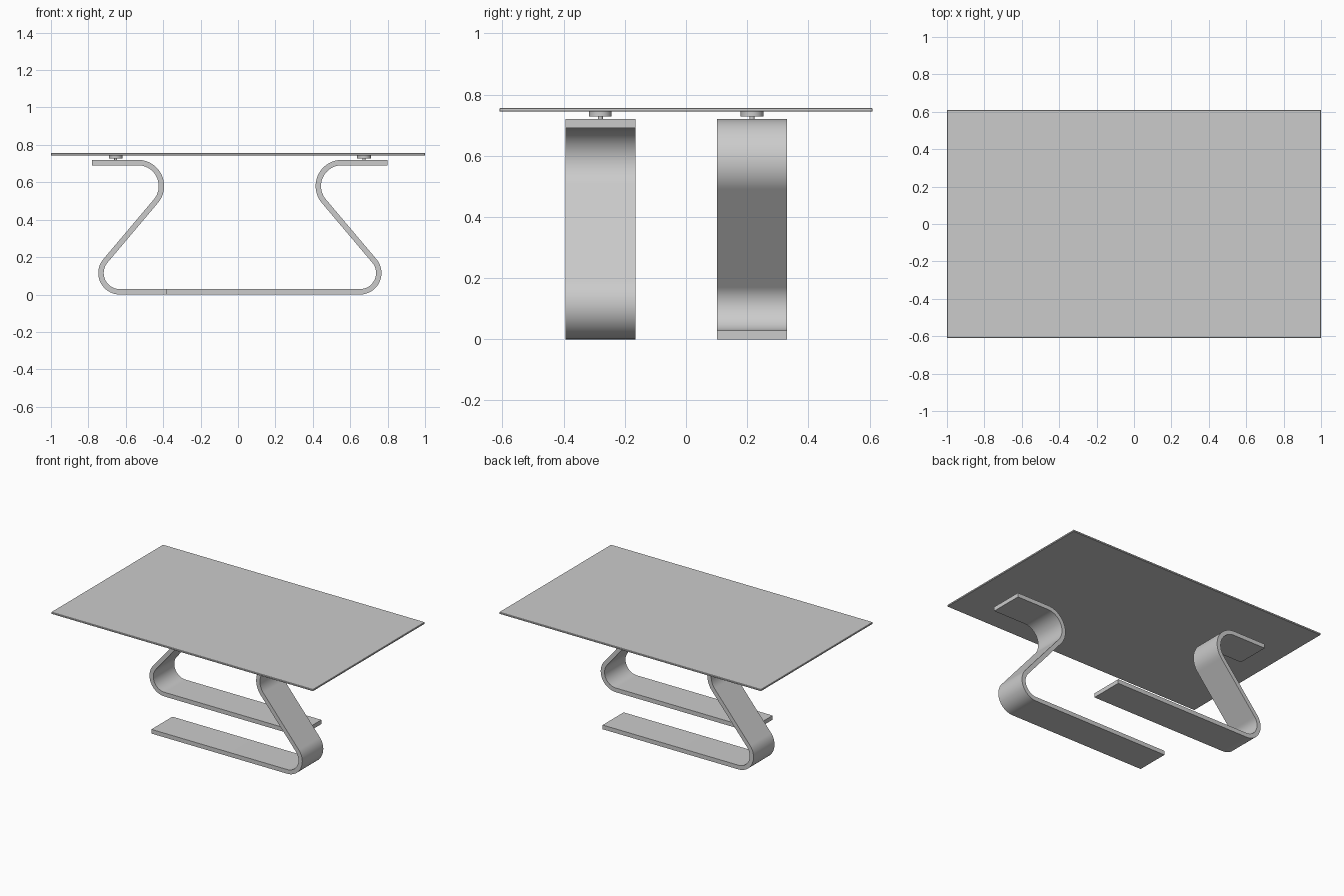
import bpy, bmesh, math
from mathutils import Vector

cube = bpy.data.objects.get("Cube")
if cube:
    bpy.data.objects.remove(cube)

# One plain grey for every part
grey = bpy.data.materials.new("light grey")
grey.use_nodes = True
grey.diffuse_color = (0.6, 0.6, 0.6, 1)
grey.node_tree.nodes["Principled BSDF"].inputs["Base Color"].default_value = grey.diffuse_color

THICK = 0.029
LEG_TOP = 0.72
TOP_BOTTOM, TOP_TOP = 0.744, 0.756
CENTRE = Vector((0.01, -0.032))      # the two legs are half-turn copies about here
LEG_OFFSET = Vector((0, -0.248))     # middle of the front leg from that centre
LEG_WIDTH = 0.229


def finish(name, bm, smooth=False):
    bmesh.ops.recalc_face_normals(bm, faces=bm.faces)
    mesh = bpy.data.meshes.new(name)
    bm.to_mesh(mesh)
    bm.free()
    obj = bpy.data.objects.new(name, mesh)
    bpy.context.collection.objects.link(obj)
    mesh.materials.append(grey)
    if smooth:
        bpy.ops.object.select_all(action='DESELECT')
        obj.select_set(True)
        bpy.context.view_layer.objects.active = obj
        bpy.ops.object.shade_smooth_by_angle(angle=math.radians(30))
    return obj


def arc(centre, radius, start, end, steps=28):
    angles = [start + (end - start) * i / steps for i in range(steps + 1)]
    return [(centre + radius * Vector((math.cos(a), math.sin(a))),
             Vector((math.cos(a), math.sin(a)))) for a in angles]


def leg_outline():
    """Bent strip in x/z: both sides of a centre line of two arcs and a slant."""
    half = THICK / 2
    upper, r_up = Vector((0.555, 0.58)), LEG_TOP - 0.58 - half
    lower, r_low = Vector((0.652, 0.115)), 0.115 - half
    span = lower - upper
    slant = math.atan2(span.y, span.x) + math.asin((r_up + r_low) / span.length)
    normal = slant + math.pi / 2
    up, down = Vector((0, 1)), Vector((0, -1))
    # top tab, upper bend, slant, lower bend, foot; the side flips on the slant
    line = [(Vector((0.80, LEG_TOP - half)), up)]
    line += arc(upper, r_up, math.pi / 2, normal + math.pi)
    line += [(p, -n) for p, n in arc(lower, r_low, normal, -math.pi / 2)]
    line.append((Vector((-0.385, half)), -down))
    return [p + n * half for p, n in line], [p - n * half for p, n in line]


def bent_leg(name, turn):
    bm = bmesh.new()
    side_a, side_b = leg_outline()
    y_mid = CENTRE.y + LEG_OFFSET.y
    rows = []
    for a, b in zip(side_a, side_b):
        corners = [(a, -1), (a, 1), (b, 1), (b, -1)]
        row = []
        for p, s in corners:
            v = Vector((p.x, y_mid + s * LEG_WIDTH / 2)) - CENTRE
            v = CENTRE + v * turn
            row.append(bm.verts.new((v.x, v.y, p.y)))
        rows.append(row)
    for r, q in zip(rows, rows[1:]):
        for i in range(4):
            j = (i + 1) % 4
            bm.faces.new((r[i], r[j], q[j], q[i]))
    bm.faces.new(rows[0])
    bm.faces.new(rows[-1])
    finish(name, bm, smooth=True)


def disc(name, x, y, radius, low, high):
    bm = bmesh.new()
    bmesh.ops.create_cone(bm, cap_ends=True, segments=32, radius1=radius,
                          radius2=radius, depth=high - low)
    bmesh.ops.translate(bm, vec=(x, y, (low + high) / 2), verts=bm.verts)
    finish(name, bm, smooth=True)


# Thin rectangular top with a fine eased edge
bm = bmesh.new()
bmesh.ops.create_cube(bm, size=1)
bmesh.ops.scale(bm, vec=(2, 1.22, TOP_TOP - TOP_BOTTOM), verts=bm.verts)
bmesh.ops.translate(bm, vec=(0, 0, (TOP_TOP + TOP_BOTTOM) / 2), verts=bm.verts)
bmesh.ops.bevel(bm, geom=bm.edges[:], offset=0.002, segments=1, affect='EDGES')
finish("table_top", bm)

# Front leg and its half-turn copy, each with a round mount and pin
for side, turn in (("front", 1), ("back", -1)):
    bent_leg(side + "_leg", turn)
    x, y = CENTRE + (Vector((0.664, 0)) + LEG_OFFSET) * turn
    disc(side + "_mount", x, y, 0.037, 0.728, TOP_BOTTOM)
    disc(side + "_pin", x, y, 0.008, LEG_TOP - 0.004, 0.73)
